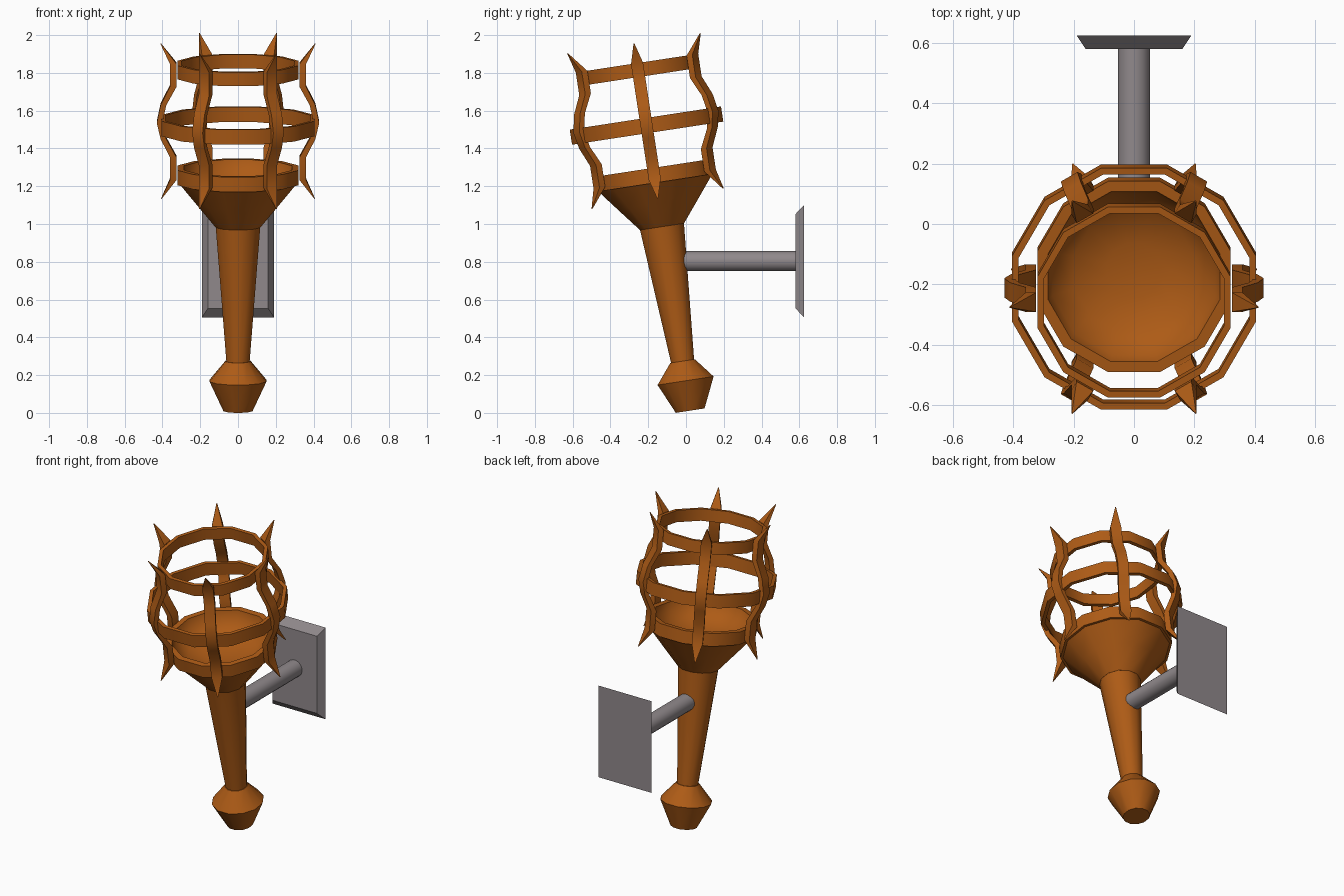
import bpy, bmesh
from math import sin, cos, radians, pi
from mathutils import Matrix, Vector

if "Cube" in bpy.data.objects:
    bpy.data.objects.remove(bpy.data.objects["Cube"])


def material(name, color):
    m = bpy.data.materials.new(name)
    m.use_nodes = True
    m.diffuse_color = color
    m.node_tree.nodes["Principled BSDF"].inputs["Base Color"].default_value = color
    return m


BRONZE = material("burnt_orange", (0.42, 0.105, 0.008, 1))
STEEL = material("warm_grey", (0.28, 0.25, 0.26, 1))
SIDES = 12

# The torch leans forward, away from the wall
LEAN = Matrix.Translation((0, 0.022, 0.012)) @ Matrix.Rotation(radians(8.7), 4, 'X')


def loft(name, rings, mat, matrix, closed=False):
    """Skin a list of point loops; cap the ends, or join last to first."""
    bm = bmesh.new()
    loops = [[bm.verts.new(p) for p in ring] for ring in rings]
    pairs = list(zip(loops, loops[1:]))
    if closed:
        pairs.append((loops[-1], loops[0]))
    else:
        bm.faces.new(loops[0])
        bm.faces.new(loops[-1])
    n = len(loops[0])
    for a, b in pairs:
        for i in range(n):
            j = (i + 1) % n
            bm.faces.new((a[i], a[j], b[j], b[i]))
    bmesh.ops.remove_doubles(bm, verts=bm.verts, dist=0.0001)
    bmesh.ops.recalc_face_normals(bm, faces=bm.faces)
    mesh = bpy.data.meshes.new(name)
    bm.to_mesh(mesh)
    bm.free()
    mesh.materials.append(mat)
    ob = bpy.data.objects.new(name, mesh)
    bpy.context.collection.objects.link(ob)
    ob.matrix_world = matrix
    bpy.ops.object.select_all(action='DESELECT')
    ob.select_set(True)
    bpy.context.view_layer.objects.active = ob
    bpy.ops.object.shade_smooth_by_angle(angle=radians(35))
    return ob


def circle(r, z, sides=SIDES):
    # r is measured to the flat sides
    r /= cos(pi / sides)
    angles = [2 * pi * (i + 0.5) / sides for i in range(sides)]
    return [Vector((r * cos(a), r * sin(a), z)) for a in angles]


def lathe(name, profile, closed=False):
    return loft(name, [circle(r, z) for r, z in profile], BRONZE, LEAN, closed)


# Pommel, tapered handle and dished bowl
lathe("pommel", [(0.077, 0), (0.15, 0.16), (0.066, 0.265)])
lathe("handle", [(0.062, 0.24), (0.062, 0.27), (0.118, 0.99)])
lathe("bowl", [(0.118, 0.985), (0.218, 1.11), (0.305, 1.22), (0.32, 1.22),
               (0.32, 1.30), (0.285, 1.30), (0.27, 1.25), (0.2, 1.19), (0.09, 1.16)])

# Cage hoops
for name, r, low, high in (("middle_hoop", 0.405, 1.486, 1.567),
                           ("top_hoop", 0.32, 1.787, 1.861)):
    inner = r - 0.022
    lathe(name, [(r, low), (r, high), (inner, high), (inner, low)], closed=True)

# Six cage ribs ending in spikes: height, inner radius, outer radius, half width
RIB = [(1.135, 0.404, 0.408, 0.002), (1.24, 0.325, 0.36, 0.032),
       (1.36, 0.325, 0.36, 0.032), (1.46, 0.38, 0.41, 0.032),
       (1.545, 0.40, 0.43, 0.032), (1.64, 0.38, 0.41, 0.032),
       (1.74, 0.325, 0.36, 0.032), (1.86, 0.325, 0.36, 0.032),
       (1.967, 0.408, 0.412, 0.002)]
sections = [[(a, -w, z), (b, -w, z), (b, w, z), (a, w, z)] for z, a, b, w in RIB]
for k in range(6):
    loft(f"cage_rib_{k + 1}", sections, BRONZE,
         LEAN @ Matrix.Rotation(k * pi / 3, 4, 'Z'))

# Wall bracket: rod and bevelled plate, lofted along +y
BACK = Matrix.Translation((0, 0, 0.803)) @ Matrix.Rotation(-pi / 2, 4, 'X')
loft("bracket_rod", [circle(0.053, y, 16) for y in (-0.015, 0.59)], STEEL, BACK)
plate = [[(-w, -h, y), (w, -h, y), (w, h, y), (-w, h, y)]
         for w, h, y in ((0.16, 0.25, 0.58), (0.19, 0.297, 0.625))]
loft("wall_plate", plate, STEEL, BACK)
